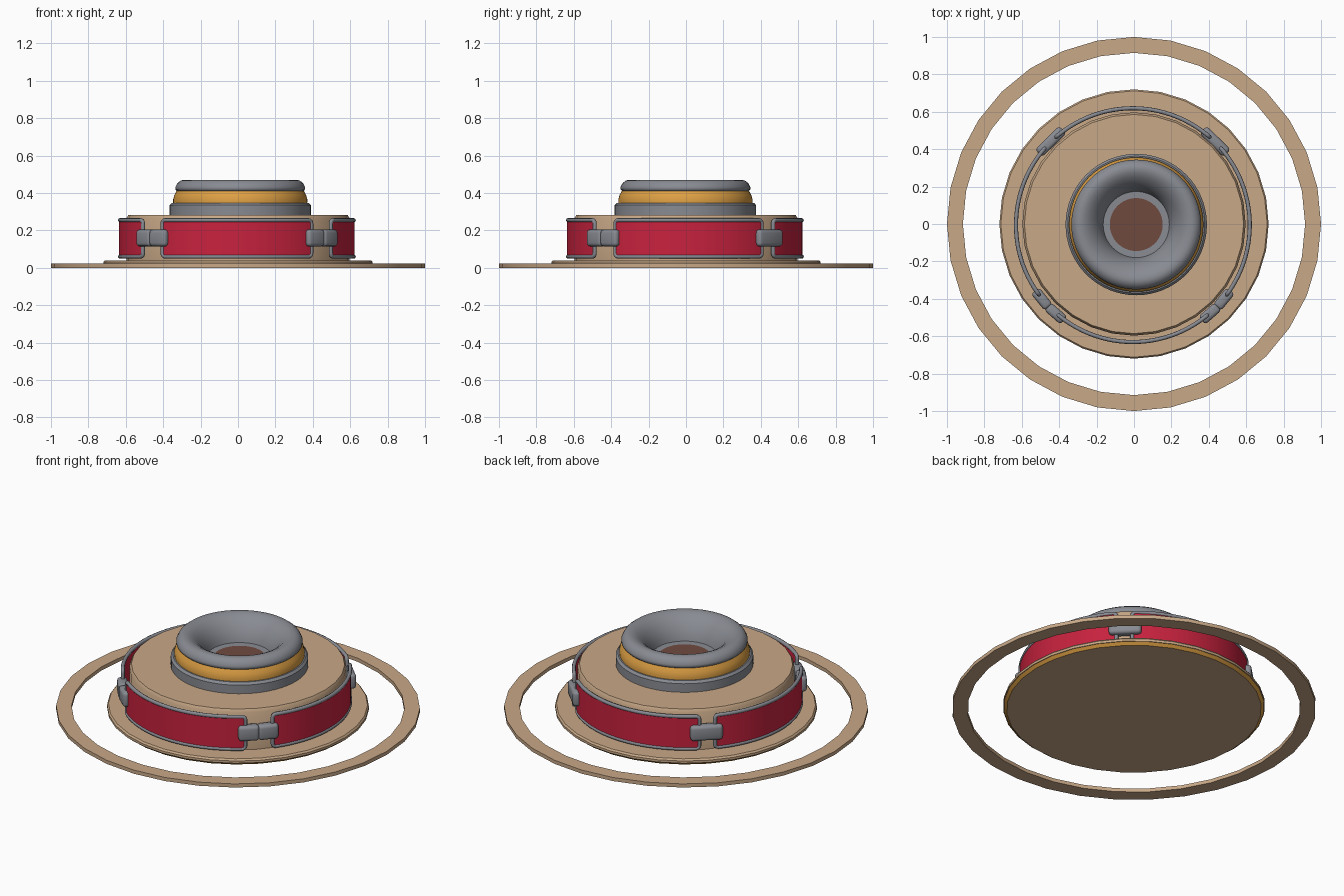
import bpy, bmesh, math
from mathutils import Vector

if "Cube" in bpy.data.objects:
    bpy.data.objects.remove(bpy.data.objects["Cube"])


def lin(c):
    return c / 12.92 if c <= 0.04045 else ((c + 0.055) / 1.055) ** 2.4


def mat(name, r, g, b):
    m = bpy.data.materials.new(name)
    m.diffuse_color = (lin(r / 255), lin(g / 255), lin(b / 255), 1)
    m.use_nodes = True
    m.node_tree.nodes["Principled BSDF"].inputs["Base Color"].default_value = m.diffuse_color
    return m


TAN = mat("tan", 200, 168, 135)
GREY = mat("grey", 136, 139, 146)
RED = mat("red", 200, 34, 62)
GOLD = mat("gold", 222, 160, 68)
BROWN = mat("brown", 112, 74, 62)


def finish(name, bm, mats, angle=35, loc=(0, 0, 0)):
    bmesh.ops.recalc_face_normals(bm, faces=bm.faces)
    me = bpy.data.meshes.new(name)
    bm.to_mesh(me)
    bm.free()
    for m in mats:
        me.materials.append(m)
    for p in me.polygons:
        p.use_smooth = True
    me.set_sharp_from_angle(angle=math.radians(angle))
    ob = bpy.data.objects.new(name, me)
    ob.location = loc
    bpy.context.collection.objects.link(ob)
    return ob


def lathe(name, profile, mats, sides=32, closed=False, rule=None, loc=(0, 0, 0), angle=35):
    """Spin an (r, z) profile about z; r = 0 ends become caps."""
    bm = bmesh.new()
    rows = []
    for r, z in profile:
        if r == 0:
            rows.append([bm.verts.new((0, 0, z))] * sides)
        else:
            rows.append([bm.verts.new((r * math.cos(2 * math.pi * i / sides),
                                       r * math.sin(2 * math.pi * i / sides), z))
                         for i in range(sides)])
    pairs = list(zip(rows, rows[1:]))
    if closed:
        pairs.append((rows[-1], rows[0]))
    for k, (a, b) in enumerate(pairs):
        for i in range(sides):
            j = (i + 1) % sides
            vs = list(dict.fromkeys((a[i], a[j], b[j], b[i])))
            f = bm.faces.new(vs)
            if rule:
                f.material_index = rule(k)
    return finish(name, bm, mats, angle, loc)


# Loose outer ring, and base disc with a gold lower rim
lathe("outer_ring", [(0.915, 0), (1, 0), (1, 0.022), (0.915, 0.022)], [TAN], closed=True)
lathe("base_disc", [(0, 0), (0.70, 0), (0.716, 0.016), (0.72, 0.016), (0.72, 0.03),
                    (0.712, 0.04), (0, 0.04)], [TAN, GOLD],
      rule=lambda k: 1 if k == 1 else 0)

# Drum body
lathe("drum_body", [(0, 0.035), (0.597, 0.035), (0.597, 0.265), (0.586, 0.283), (0, 0.283)], [TAN])

# Stacked centre: collar, gold band, dished cushion, floor
C = (0.012, -0.003, 0)
lathe("collar", [(0, 0.28), (0.378, 0.28), (0.378, 0.335), (0.366, 0.348), (0.33, 0.348), (0, 0.32)],
      [GREY], 64, loc=C)
lathe("gold_band", [(0.30, 0.343), (0.358, 0.343), (0.359, 0.365), (0.352, 0.39),
                    (0.338, 0.415), (0.30, 0.415)], [GOLD], 64, closed=True, loc=C)
lathe("cushion", [(0.30, 0.41), (0.338, 0.41), (0.347, 0.42), (0.347, 0.432), (0.336, 0.453),
                  (0.318, 0.467), (0.30, 0.471), (0.28, 0.468), (0.255, 0.456), (0.225, 0.43),
                  (0.20, 0.395), (0.183, 0.36), (0.175, 0.328), (0.25, 0.328)],
      [GREY], 64, closed=True, loc=C, angle=50)
lathe("dish_floor", [(0, 0.322), (0.19, 0.322), (0.19, 0.332), (0, 0.332)], [BROWN], 64, loc=C)

# Strap panels around the drum
S = (-0.006, -0.006, 0)
R, Z0, Z1 = 0.625, 0.06, 0.255


def on_ring(a, z, r=R):
    return Vector((r * math.cos(a), r * math.sin(a), z))


def panel(name, deg0, deg1):
    a0, a1 = math.radians(deg0), math.radians(deg1)
    # red sheet
    bm = bmesh.new()
    n = 24
    rows = []
    for i in range(n + 1):
        a = a0 + (a1 - a0) * i / n
        rows.append([bm.verts.new(on_ring(a, z, r)) for r, z in
                     ((R - 0.005, Z0), (R + 0.005, Z0), (R + 0.005, Z1), (R - 0.005, Z1))])
    for a, b in zip(rows, rows[1:]):
        for k in range(4):
            bm.faces.new((a[k], a[(k + 1) % 4], b[(k + 1) % 4], b[k]))
    finish(name + "_sheet", bm, [RED], loc=S)
    # grey rounded frame: tube swept along the panel outline
    c = 0.018
    ca = c / R
    path = []
    corners = ((a1 - ca, Z0 + c, -90), (a1 - ca, Z1 - c, 0),
               (a0 + ca, Z1 - c, 90), (a0 + ca, Z0 + c, 180))
    for k, (a, z, start) in enumerate(corners):
        for s in range(5):
            t = math.radians(start + 22.5 * s)
            path.append((a + ca * math.cos(t), z + c * math.sin(t)))
        if k in (1, 3):
            sgn = -1 if k == 1 else 1
            span = a1 - a0 - 2 * ca
            path += [(a + sgn * span * i / n, z + (c if k == 1 else -c)) for i in range(1, n)]
    pts = [on_ring(a, z) for a, z in path]
    bm = bmesh.new()
    rings = []
    m = len(pts)
    for i, p in enumerate(pts):
        tan = (pts[(i + 1) % m] - pts[i - 1]).normalized()
        out = Vector((p.x, p.y, 0)).normalized()
        side = tan.cross(out).normalized()
        rings.append([bm.verts.new(p + 0.011 * (out * math.cos(q) + side * math.sin(q)))
                      for q in (k * math.pi / 4 for k in range(8))])
    for i in range(m):
        a, b = rings[i], rings[(i + 1) % m]
        for k in range(8):
            bm.faces.new((a[k], a[(k + 1) % 8], b[(k + 1) % 8], b[k]))
    finish(name + "_frame", bm, [GREY], 60, S)


panel("front_panel", 230.5, 309.5)
panel("back_panel", 49, 131)
panel("right_panel", -36.5, 41)
panel("left_panel", 139, 216.5)


# Buckles: rounded links bridging the gaps
def link(name, deg, length):
    bm = bmesh.new()
    bmesh.ops.create_cube(bm, size=1)
    for v in bm.verts:
        v.co = Vector((v.co.x * 0.056, v.co.y * length, v.co.z * 0.09))
    bmesh.ops.bevel(bm, geom=list(bm.edges), offset=0.018, segments=3, profile=0.5,
                    affect='EDGES')
    a = math.radians(deg)
    ob = finish(name, bm, [GREY], 50)
    ob.location = on_ring(a, 0.16, 0.627) + Vector(S)
    ob.rotation_euler.z = a


for label, deg in (("right", 316), ("left", 224)):
    for k, d in enumerate((-4.9, 4.9)):
        link(f"front_{label}_buckle_{k + 1}", deg + d, 0.115)
link("back_right_buckle", 45.5, 0.18)
link("back_left_buckle", 134.5, 0.18)
